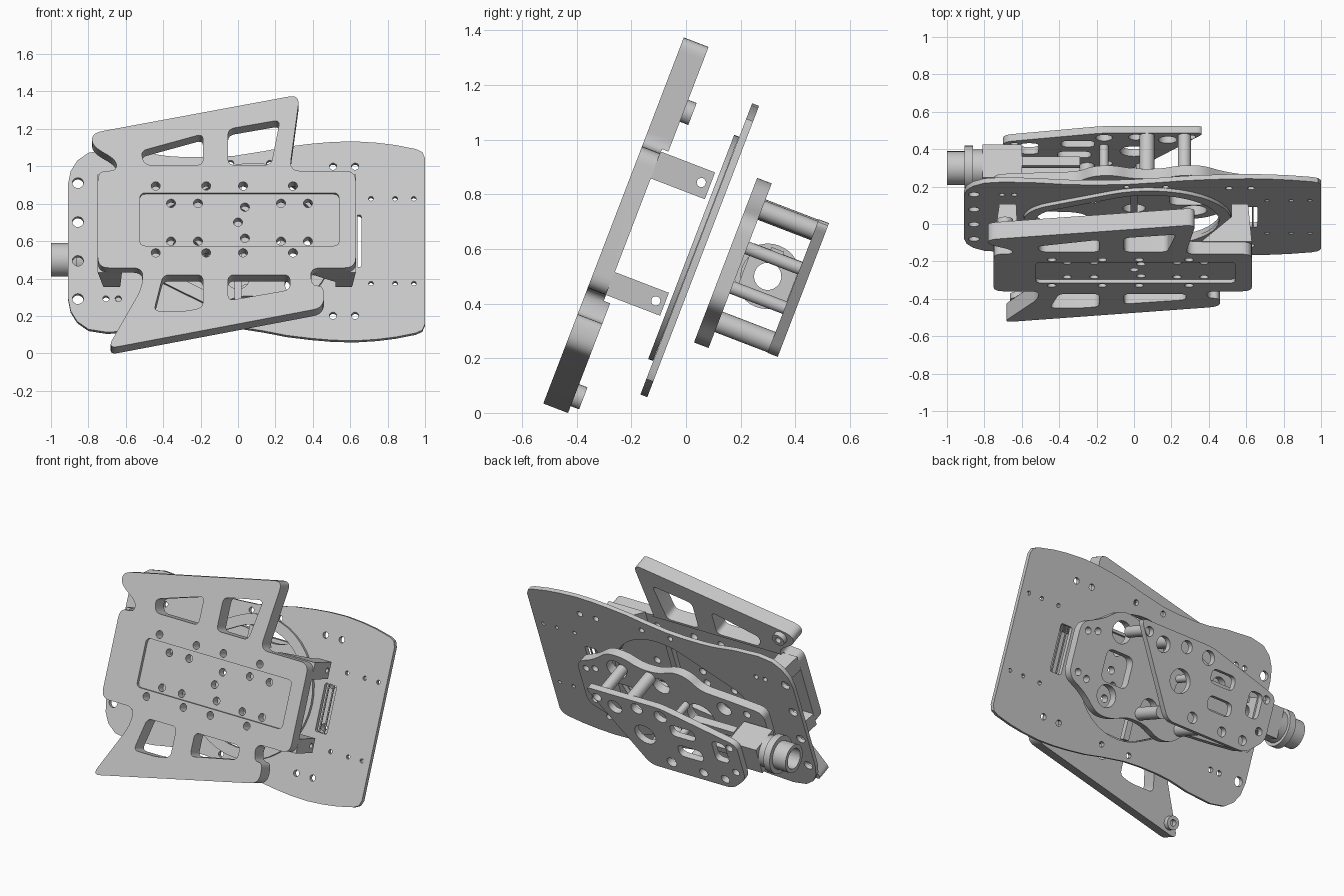
import bpy, bmesh, math
from mathutils import Vector

cube = bpy.data.objects.get("Cube")
if cube:
    bpy.data.objects.remove(cube, do_unlink=True)

grey = bpy.data.materials.new("light grey metal")
grey.use_nodes = True
COLOR = (0.58, 0.58, 0.58, 1)
grey.diffuse_color = COLOR
grey.node_tree.nodes["Principled BSDF"].inputs["Base Color"].default_value = COLOR

# The whole stack leans back: u is world x, v runs up the plates, w goes through them
TILT = math.radians(21)
S, C = math.sin(TILT), math.cos(TILT)
MID = 0.574
AXES = {"w": lambda a, b, d: (a, b, d),
        "v": lambda a, b, d: (a, d, b),
        "x": lambda a, b, d: (d, a, b)}


def circle(a, b, r, n=24):
    return [(a + r * math.cos(math.tau * i / n), b + r * math.sin(math.tau * i / n)) for i in range(n)]


def rect(a0, a1, b0, b1):
    return [(a0, b0), (a1, b0), (a1, b1), (a0, b1)]


def rounded(points, radius, steps=6):
    """Replace each corner by a short curve."""
    out = []
    for i, p in enumerate(points):
        p = Vector(p)
        ends = []
        for q in (points[i - 1], points[(i + 1) % len(points)]):
            side = Vector(q) - p
            ends.append(p + side.normalized() * min(radius, side.length * 0.46))
        for k in range(steps + 1):
            t = k / steps
            out.append(tuple(ends[0] * (1 - t) ** 2 + p * 2 * t * (1 - t) + ends[1] * t * t))
    return out


def hull(a1, r1, a2, r2, b, n=28):
    """Outline of two circles joined by their tangents, the first one on the right."""
    ang = math.acos((r2 - r1) / (a1 - a2))
    ang = math.pi - ang if r2 > r1 else ang
    out = []
    for a, r, start, end in ((a1, r1, -ang, ang), (a2, r2, ang, math.tau - ang)):
        for i in range(n + 1):
            t = start + (end - start) * i / n
            out.append((a + r * math.cos(t), b + r * math.sin(t)))
    return out


def mirrored(half):
    """Close an outline given as (x, half height) about the middle line."""
    return [(x, MID + h) for x, h in half] + [(x, MID - h) for x, h in reversed(half)]


def extrude(name, loops, d0, d1, axis="w"):
    """Fill an outline with holes and extrude it along one axis of the leaning frame."""
    bm = bmesh.new()
    for loop in loops:
        verts = [bm.verts.new((a, b, 0)) for a, b in loop]
        for i, v in enumerate(verts):
            bm.edges.new((verts[i - 1], v))
    bmesh.ops.triangle_fill(bm, edges=bm.edges[:], use_beauty=True, normal=(0, 0, 1))
    made = bmesh.ops.extrude_face_region(bm, geom=bm.faces[:])["geom"]
    top = {g for g in made if isinstance(g, bmesh.types.BMVert)}
    for vert in bm.verts:
        u, v, w = AXES[axis](vert.co.x, vert.co.y, d1 if vert in top else d0)
        vert.co = (u, S * v + C * w, C * v - S * w)
    bmesh.ops.recalc_face_normals(bm, faces=bm.faces[:])
    mesh = bpy.data.meshes.new(name)
    bm.to_mesh(mesh)
    bm.free()
    obj = bpy.data.objects.new(name, mesh)
    bpy.context.collection.objects.link(obj)
    mesh.materials.append(grey)
    return obj


def cut(obj, cutter):
    mod = obj.modifiers.new("cut", "BOOLEAN")
    mod.operation, mod.solver, mod.object = "DIFFERENCE", "EXACT", cutter
    bpy.context.view_layer.objects.active = obj
    bpy.ops.object.modifier_apply(modifier=mod.name)
    bpy.data.objects.remove(cutter, do_unlink=True)


# Front plate: middle panel with two slanted, windowed wings
outline = rounded([(-.78, 1.07), (.33, 1.29), (.275, .853), (.63, .853), (.63, .298), (.385, .298),
                   (.395, .195), (.46, .195), (.46, .07), (-.70, -.165), (-.515, .18), (-.505, .298),
                   (-.75, .298), (-.75, .853), (-.65, .853), (-.65, .915), (-.78, .996)], 0.06)
windows = [[(-.52, .967), (-.187, 1.065), (-.187, .887), (-.50, .887)],
           [(-.053, 1.093), (.225, 1.145), (.177, .887), (-.053, .887)],
           [(-.40, .258), (-.187, .258), (-.187, .07), (-.28, .05), (-.45, .05)],
           [(-.053, .258), (.278, .258), (.278, .172), (-.053, .11)]]
spots = [(x, v) for x in (-.44, -.17, .027, .294) for v in (.767, .384)]
spots += [(x, v) for x in (-.358, -.214, .23, .374) for v in (.675, .458)]
spots += [(.037, .653), (0, .567), (.037, .475)]
front = extrude("front_plate", [outline] + [rounded(w, .035) for w in windows]
                + [circle(x, v, .024, 16) for x, v in spots], -.50, -.403)
cut(front, extrude("recess_cutter", [rounded(rect(-.524, .54, .424, .727), .03)], -.55, -.48))
cut(front, extrude("back_cutter", [rect(-.9, .9, .275, .87)], -.428, -.3))

# Bosses on the back of the wing tips
for name, x, v in (("upper_boss", -.69, 1.03), ("lower_boss", -.62, -.085)):
    extrude(name, [circle(x, v, .043), circle(x, v, .02)], -.404, -.37)

# Four brackets reaching back from the front plate
for level, v0, v1 in (("upper", .755, .86), ("lower", .298, .388)):
    for side, shape in (("left", [(.36, -.43), (.52, -.29), (.52, -.216), (.61, -.216), (.63, -.43)]),
                        ("right", [(-.75, -.43), (-.72, -.216), (-.63, -.216), (-.62, -.43)])):
        arm = extrude(f"{level}_{side}_bracket", [shape], v0, v1, "v")
        cut(arm, extrude("pin_cutter", [circle((v0 + v1) / 2, -.25, .017, 12)], -1, 1, "x"))

# Middle plate with waisted outline, round openings and bolt holes
half = [(-.91, .32), (-.895, .40), (-.86, .46), (-.80, .505), (-.70, .522), (-.52, .51), (-.38, .487),
        (-.28, .48), (-.15, .48), (-.02, .488), (.14, .515), (.26, .54), (.39, .557), (.50, .567),
        (.62, .571), (.74, .563), (.84, .55), (.95, .527), (.985, .51), (1, .475)]
holes = [circle(-.856, v, .03, 16) for v in (.907, .684, .461, .243)]
for sign in (1, -1):
    for x, h, r in ((-.706, .33, .017), (-.64, .33, .017), (.508, .427, .02), (.626, .427, .02),
                    (.711, .243, .013), (.84, .243, .013), (.94, .243, .013),
                    (-.04, .445, .018), (.17, .445, .018)):
        holes.append(circle(x, MID + sign * h, r, 12))
opening = hull(.08, .38, -.35, .18, MID)
extrude("middle_plate", [mirrored(half), opening, rounded(rect(.575, .66, .424, .724), .015)] + holes,
        -.18, -.153)
extrude("opening_ring", [hull(.08, .44, -.35, .24, MID), hull(.08, .375, -.35, .175, MID)], -.20, -.181)
extrude("opening_rib", [rect(-.02, .02, MID - .36, MID + .36)], -.195, -.16)
for x in (.60, .635):
    extrude("slot_strip", [rect(x - .004, x + .004, .42, .73)], -.176, -.168)

# Inner back plate with bumps on both edges
half = [(-.75, .19), (-.50, .215), (-.30, .23), (-.22, .31), (-.12, .325), (0, .27), (.14, .27),
        (.24, .32), (.36, .325), (.48, .23), (.62, .17)]
holes = [rounded(rect(.19, .39, MID - .12, MID + .08), .05), circle(-.25, MID, .1)]
for sign in (1, -1):
    for x, h, r in ((.32, .2, .07), (0, .17, .06), (.56, .13, .022), (.49, .15, .022),
                    (-.45, .13, .05), (-.62, .14, .025)):
        holes.append(circle(x, MID + sign * h, r, 20))
extrude("inner_back_plate", [rounded(mirrored(half), .06)] + holes, -.065, -.008)

# Outer back plate with slanted end
shape = [(.38, .262), (-.17, .262), (-.70, .13), (-.70, -.15), (-.58, -.262), (.02, -.262)]
holes = [rounded(rect(x - a, x + a, MID + v - b, MID + v + b), .04) for x, v, a, b in
         ((-.30, .10, .09, .045), (-.32, -.06, .09, .045), (-.56, .03, .05, .08))]
holes += [circle(x, MID + v, r, 20) for x, v, r in
          ((.30, .20, .03), (.18, .16, .05), (.01, .20, .04), (-.16, .19, .045), (0, -.01, .075),
           (-.15, -.19, .035), (-.38, -.20, .03), (-.54, -.20, .03), (-.64, .09, .025), (-.64, -.11, .025))]
extrude("outer_back_plate", [rounded([(x, MID + v) for x, v in shape], .05)] + holes, .20, .24)

# Standoffs between the back plates
for x, h, r in ((.07, .22, .04), (-.25, -.22, .04), (.05, -.22, .04), (.27, .22, .035),
                (-.16, .07, .024), (-.16, -.085, .024)):
    extrude("standoff", [circle(x, MID + h, r)], -.009, .201)

# Hollow side tube with collars, clamp block and bar
CW = .10
for name, x0, x1, r in (("tube_end", -1, -.905, .09), ("tube_flange", -.905, -.86, .12),
                        ("tube_neck", -.86, -.81, .1)):
    extrude(name, [circle(MID, CW, r, 36), circle(MID, CW, .065, 36)], x0, x1, "x")
extrude("clamp_block", [rect(MID - .095, MID + .095, .01, .199), circle(MID, CW, .05)], -.81, -.6, "x")
for sign in (1, -1):
    extrude("clamp_bar", [rect(MID + sign * .085 - .02, MID + sign * .085 + .02, .075, .125)],
            -.6, -.29, "x")

# Smooth round walls, sharp plate edges
for obj in bpy.data.objects:
    if obj.type == "MESH" and grey.name in obj.data.materials:
        bpy.ops.object.select_all(action="DESELECT")
        obj.select_set(True)
        bpy.context.view_layer.objects.active = obj
        bpy.ops.object.shade_smooth_by_angle(angle=math.radians(30))
